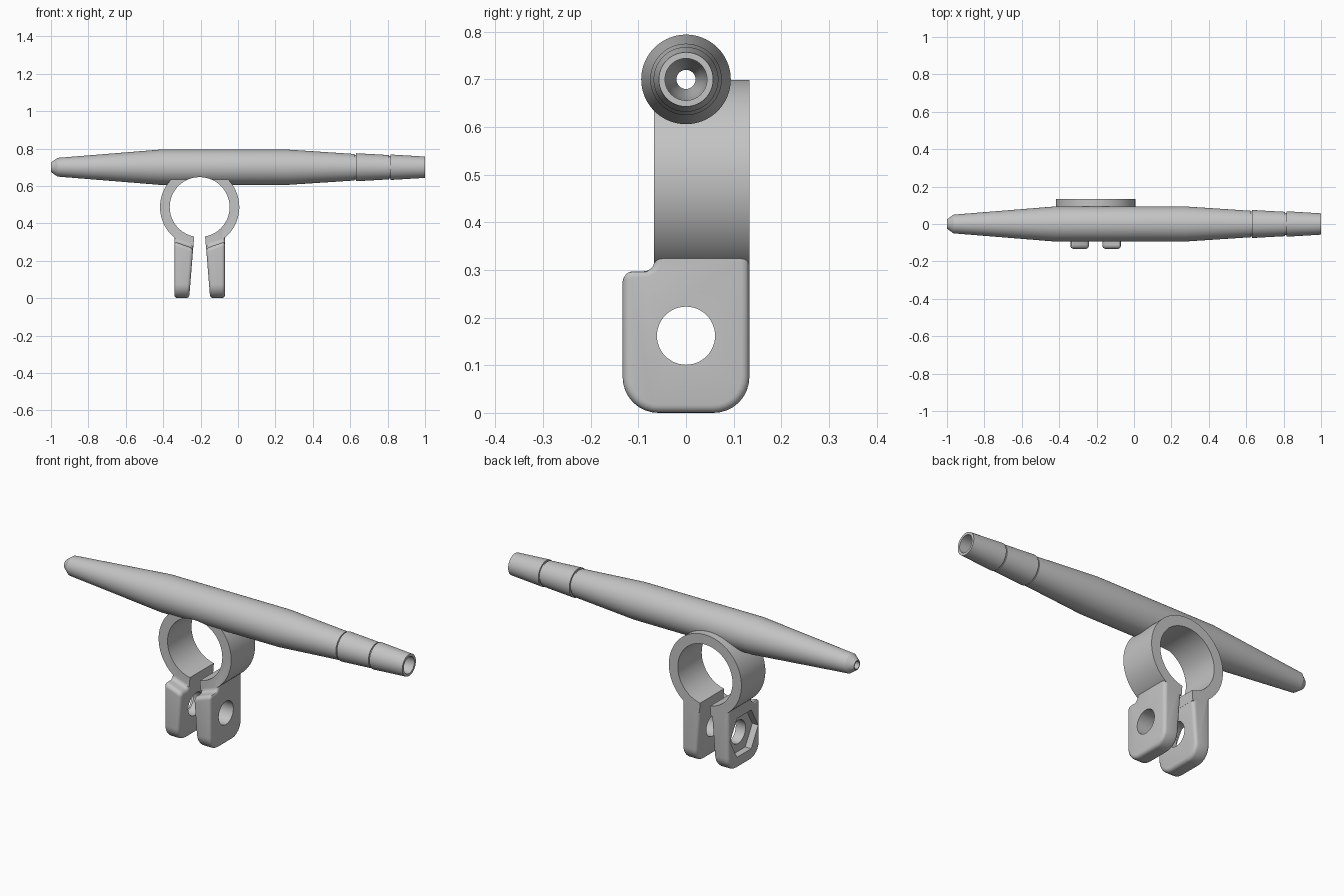
import bpy, bmesh, math
from mathutils import Matrix, Vector

if "Cube" in bpy.data.objects:
    bpy.data.objects.remove(bpy.data.objects["Cube"], do_unlink=True)

grey = bpy.data.materials.new("plain grey")
grey.use_nodes = True
COLOUR = (0.55, 0.55, 0.55, 1)
grey.diffuse_color = COLOUR
grey.node_tree.nodes["Principled BSDF"].inputs["Base Color"].default_value = COLOUR

CX, CZ = -0.205, 0.487      # clamp ring centre
AXIS = 0.7                  # tube axis height
BACK, FRONT = 0.133, -0.067


def make(name, bm):
    bmesh.ops.recalc_face_normals(bm, faces=bm.faces)
    mesh = bpy.data.meshes.new(name)
    bm.to_mesh(mesh)
    bm.free()
    ob = bpy.data.objects.new(name, mesh)
    bpy.context.collection.objects.link(ob)
    mesh.materials.append(grey)
    return ob


def cylinder(name, radius, length, centre, axis, sides=96, turn=0):
    bm = bmesh.new()
    rot = Vector((0, 0, 1)).rotation_difference(Vector(axis)).to_matrix().to_4x4()
    bmesh.ops.create_cone(bm, cap_ends=True, segments=sides, radius1=radius, radius2=radius,
                          depth=length,
                          matrix=Matrix.Translation(centre) @ rot @ Matrix.Rotation(turn, 4, 'Z'))
    return make(name, bm)


def combine(target, other, operation):
    """Apply a boolean and discard the helper."""
    other.hide_render = True
    mod = target.modifiers.new("cut", 'BOOLEAN')
    mod.operation, mod.object, mod.solver = operation, other, 'EXACT'
    bpy.context.view_layer.objects.active = target
    bpy.ops.object.modifier_apply(modifier=mod.name)
    bpy.data.objects.remove(other, do_unlink=True)


def rounded(corners, steps=8):
    """Outline from (a, b, radius) corners with arcs at the corners."""
    out = []
    for i, (a, b, r) in enumerate(corners):
        p = Vector((a, b))
        if not r:
            out.append(p)
            continue
        u = (Vector(corners[i - 1][:2]) - p).normalized()
        v = (Vector(corners[(i + 1) % len(corners)][:2]) - p).normalized()
        for k in range(steps + 1):
            t = k / steps * math.pi / 2
            out.append(p + r * (u * (1 - math.sin(t)) + v * (1 - math.cos(t))))
    return out


def gap_half(z):
    return 0.056 - 0.08 * z


def make_leg(side):
    """One clamp ear, leaning on its inner face, with softened rims."""
    outline = rounded([(-BACK, 0, 0.075), (BACK, 0, 0.075), (BACK, 0.4, 0),
                       (FRONT, 0.4, 0), (FRONT, 0.302, 0.022), (-BACK, 0.302, 0.022)])
    bm = bmesh.new()
    outer, inner = [], []
    for y, z in outline:
        outer.append(bm.verts.new((CX + side * 0.135, y, z)))
        shoulder = y <= FRONT + 0.001 and 0.25 < z < 0.35
        zi = z - 0.035 if shoulder else z
        inner.append(bm.verts.new((CX + side * gap_half(zi), y, zi)))
    caps = [bm.faces.new(outer), bm.faces.new(inner)]
    for i in range(len(outer)):
        bm.faces.new((outer[i - 1], outer[i], inner[i], inner[i - 1]))
    bmesh.ops.recalc_face_normals(bm, faces=bm.faces)
    rims = [e for f in caps for e in f.edges]
    bmesh.ops.bevel(bm, geom=rims, offset=0.017, segments=4, profile=0.5, affect='EDGES')
    return make("clamp_ear", bm)


# Hollow tapered tube, turned around its axis
outer_profile = [(-1, 0.025), (-0.965, 0.05), (-0.42, 0.094), (0.27, 0.094),
                 (0.622, 0.071), (0.622, 0.066), (0.63, 0.066), (0.63, 0.075),
                 (0.808, 0.065), (0.808, 0.06), (0.816, 0.06), (0.816, 0.068), (1, 0.057)]
bore_profile = [(1, 0.044), (-0.6, 0.044), (-0.9, 0.034), (-0.96, 0.02), (-1, 0.02)]
bm = bmesh.new()
ring = [bm.verts.new((x, 0, AXIS + r)) for x, r in outer_profile + bore_profile]
edges = [bm.edges.new((ring[i - 1], ring[i])) for i in range(len(ring))]
bmesh.ops.spin(bm, geom=ring + edges, cent=(0, 0, AXIS), axis=(1, 0, 0),
               angle=math.tau, steps=80, use_merge=False)
bmesh.ops.remove_doubles(bm, verts=bm.verts, dist=0.00005)
tube = make("tapered_tube", bm)
tube_cut = cylinder("tube_cutter", 0.16, 1, (CX, 0, CZ), (0, 1, 0))
combine(tube, tube_cut, 'DIFFERENCE')

# Clamp ring with its two ears
clamp = cylinder("clamp", 0.212, BACK - FRONT, (CX, (BACK + FRONT) / 2, CZ), (0, 1, 0))
for side in (-1, 1):
    combine(clamp, make_leg(side), 'UNION')
combine(clamp, cylinder("ring_bore", 0.16, 1, (CX, 0, CZ), (0, 1, 0)), 'DIFFERENCE')

# Slot between the ears
bm = bmesh.new()
bmesh.ops.create_cube(bm, size=1)
for v in bm.verts:
    z = 0.42 if v.co.z > 0 else 0.2
    v.co = (CX + math.copysign(gap_half(z) - 0.0005, v.co.x), v.co.y, z)
combine(clamp, make("slot", bm), 'DIFFERENCE')

# Bolt hole, nut pocket and clearance for the tube bore
combine(clamp, cylinder("bolt_hole", 0.061, 0.6, (CX, 0, 0.162), (1, 0, 0), 48), 'DIFFERENCE')
combine(clamp, cylinder("nut_pocket", 0.118, 0.1, (CX - 0.15, 0, 0.162), (1, 0, 0), 6), 'DIFFERENCE')
combine(clamp, cylinder("bore_clearance", 0.044, 0.7, (CX, 0, AXIS), (1, 0, 0), 80), 'DIFFERENCE')

# Smooth shading with crisp edges
for ob in (tube, clamp):
    bpy.ops.object.select_all(action='DESELECT')
    ob.select_set(True)
    bpy.context.view_layer.objects.active = ob
    bpy.ops.object.shade_smooth_by_angle(angle=math.radians(30))
